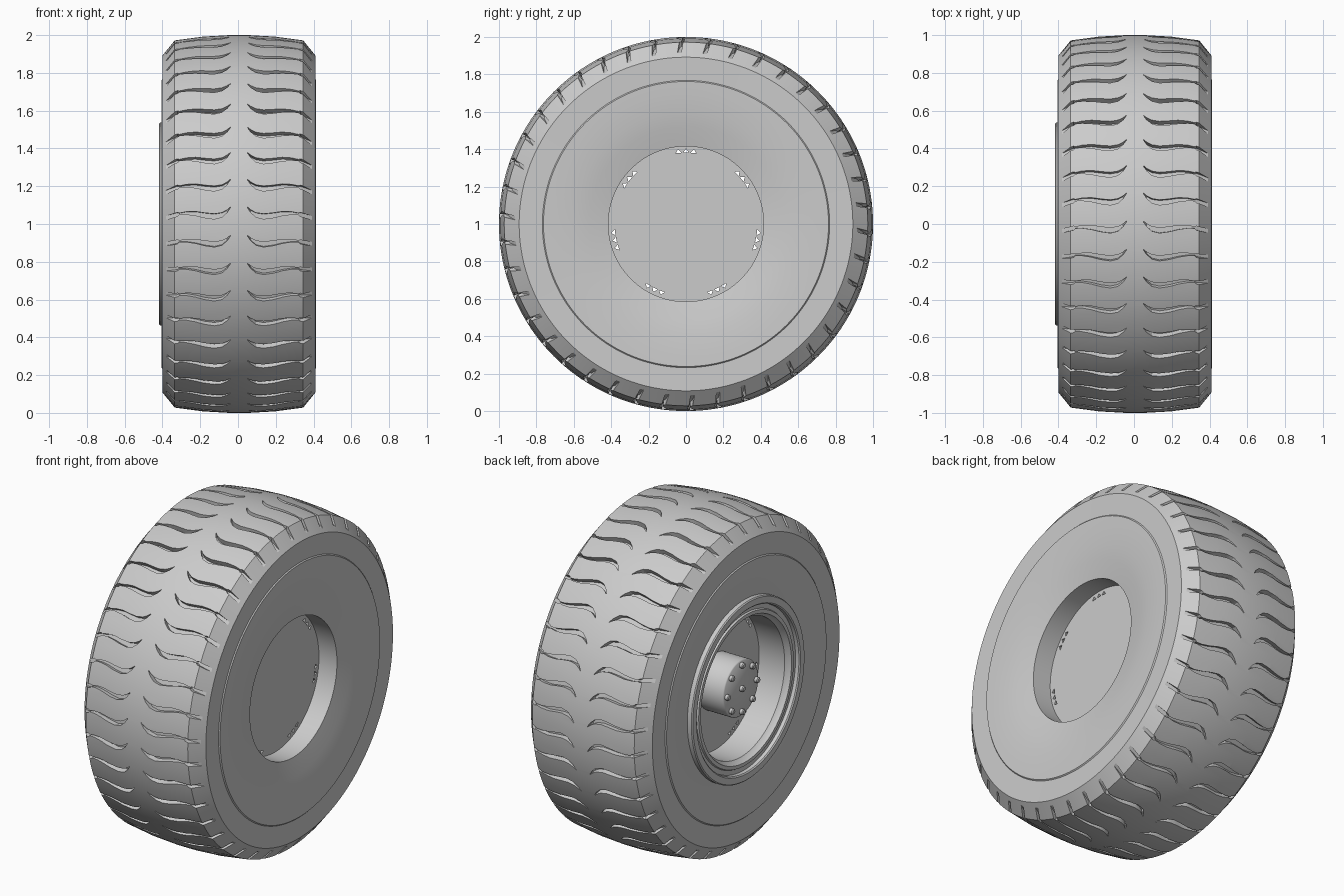
import bpy, bmesh, math
from math import sin, cos, tau

cube = bpy.data.objects.get("Cube")
if cube:
    bpy.data.objects.remove(cube, do_unlink=True)

SEG = 168          # sides of the large round parts
PITCHES = 42       # tread grooves per side
MID = 0.005        # tyre centre plane

grey = bpy.data.materials.new("plain_grey")
grey.use_nodes = True
grey.diffuse_color = (0.6, 0.6, 0.6, 1)
grey.node_tree.nodes["Principled BSDF"].inputs["Base Color"].default_value = (0.6, 0.6, 0.6, 1)


def place(x, r, a):
    """Point at axle position x, radius r, angle a (rising at the front)."""
    return (x, -r * cos(a), 1 + r * sin(a))


def finish(bm, name):
    bmesh.ops.recalc_face_normals(bm, faces=bm.faces)
    mesh = bpy.data.meshes.new(name)
    bm.to_mesh(mesh)
    bm.free()
    mesh.materials.append(grey)
    obj = bpy.data.objects.new(name, mesh)
    bpy.context.collection.objects.link(obj)
    return obj


def bridge(bm, rings, closed):
    """Skin a series of vertex rings, closing the ends or the loop."""
    count = len(rings)
    for i in range(count if closed else count - 1):
        a, b = rings[i], rings[(i + 1) % count]
        n = len(a)
        for j in range(n):
            k = (j + 1) % n
            bm.faces.new((a[j], a[k], b[k], b[j]))
    if not closed:
        bm.faces.new(rings[0])
        bm.faces.new(rings[-1])


def revolve(name, profile, closed=False, seg=SEG):
    bm = bmesh.new()
    rings = [[bm.verts.new(place(x, r, tau * j / seg)) for j in range(seg)]
             for x, r in profile]
    bridge(bm, rings, closed)
    return finish(bm, name)


def select(obj):
    bpy.ops.object.select_all(action='DESELECT')
    obj.select_set(True)
    bpy.context.view_layer.objects.active = obj


def smooth(obj, degrees=22):
    select(obj)
    bpy.ops.object.shade_smooth_by_angle(angle=math.radians(degrees))


def carve(obj, cutter):
    mod = obj.modifiers.new("carve", 'BOOLEAN')
    mod.operation = 'DIFFERENCE'
    mod.solver = 'EXACT'
    mod.object = cutter
    select(obj)
    bpy.ops.object.modifier_apply(modifier=mod.name)
    bpy.data.objects.remove(cutter, do_unlink=True)


# Tyre: half profile from the crown to the bore, mirrored across the centre
half = [(0.05, 1.0), (0.19, 0.992), (0.34, 0.972), (0.405, 0.892),
        (0.403, 0.768), (0.409, 0.762), (0.407, 0.70), (0.40, 0.60),
        (0.388, 0.52), (0.365, 0.415)]
profile = [(MID + u, r) for u, r in half]
profile += [(MID - u, r) for u, r in reversed(half)]
tyre = revolve("tyre", profile, closed=True)

# Tread grooves: distance from centre, sideways offset, half width, floor radius
groove = [(0.045, 0.036, 0.002, 0.985), (0.062, 0.016, 0.007, 0.968),
          (0.09, -0.004, 0.012, 0.966), (0.13, -0.012, 0.014, 0.964),
          (0.18, -0.006, 0.013, 0.962), (0.23, 0.004, 0.011, 0.958),
          (0.28, 0.007, 0.007, 0.953), (0.315, 0.003, 0.004, 0.950),
          (0.325, 0.0, 0.011, 0.945), (0.43, -0.03, 0.011, 0.893)]
bm = bmesh.new()
for side in (-1, 1):
    for i in range(PITCHES):
        a = tau * (i + 0.35) / PITCHES
        rings = []
        for u, v, w, floor in groove:
            x = MID + side * u
            rings.append([bm.verts.new(place(x, r, a + v + s * w))
                          for r, s in ((floor, -1), (floor, 1), (1.04, 1), (1.04, -1))])
        bridge(bm, rings, False)
carve(tyre, finish(bm, "groove_cutter"))
smooth(tyre)

# Wheel disc with seven groups of three small triangular vents
disc = revolve("wheel_disc", [(-0.2, 0.418), (0.25, 0.418)])
bm = bmesh.new()
for k in range(7):
    for step in (-1, 0, 1):
        a = tau / 4 + tau * k / 7 + step * 0.105
        rings = [[bm.verts.new(place(x, r, a + t))
                  for r, t in ((0.382, -0.04), (0.382, 0.04), (0.402, 0.0))]
                 for x in (-0.3, 0.35)]
        bridge(bm, rings, False)
carve(disc, finish(bm, "vent_cutter"))
smooth(disc)

# Stepped rim flange on the hub side
rim = revolve("rim_flange", [
    (-0.37, 0.538), (-0.412, 0.538), (-0.418, 0.532), (-0.418, 0.495),
    (-0.412, 0.488), (-0.392, 0.485), (-0.392, 0.458), (-0.402, 0.453),
    (-0.402, 0.432), (-0.385, 0.425), (-0.37, 0.412), (-0.19, 0.412),
    (-0.19, 0.43), (-0.35, 0.43)], closed=True)
smooth(rim)

# Hub and its bolts
hub = revolve("hub", [(-0.19, 0.168), (-0.362, 0.168), (-0.368, 0.162)], seg=64)
smooth(hub, 50)


def bolt(name, radius, angle):
    bm = bmesh.new()
    _, cy, cz = place(0, radius, angle)
    rings = [[bm.verts.new((x, cy + r * cos(tau * j / 12), cz + r * sin(tau * j / 12)))
              for j in range(12)]
             for x, r in ((-0.36, 0.017), (-0.385, 0.017), (-0.39, 0.012))]
    bridge(bm, rings, False)
    smooth(finish(bm, name), 35)


for k in range(8):
    bolt(f"hub_bolt_{k + 1}", 0.14, tau * k / 8)
bolt("hub_centre_bolt", 0, 0)
